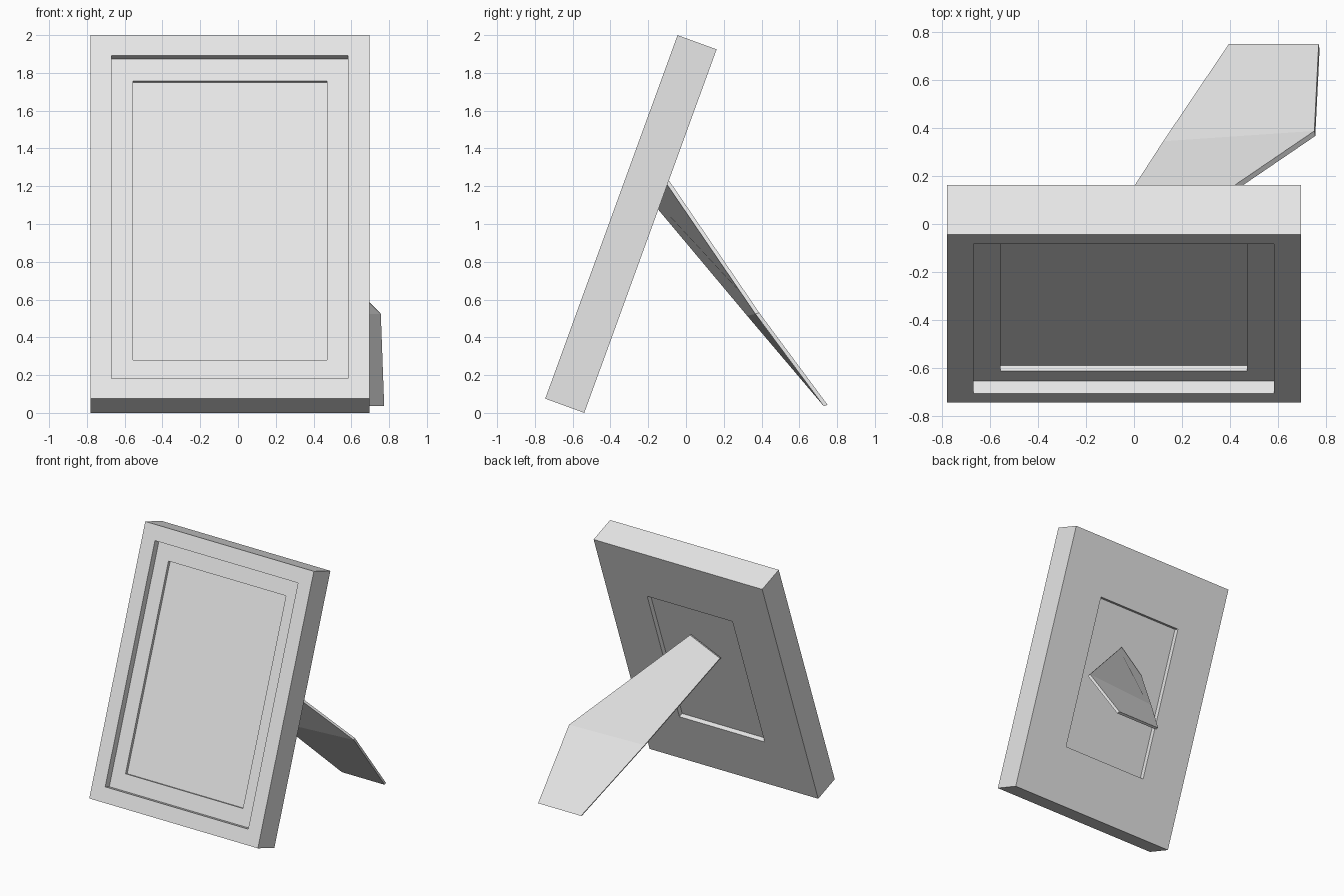
import bpy, bmesh, math
from mathutils import Vector

cube = bpy.data.objects.get("Cube")
if cube:
    bpy.data.objects.remove(cube, do_unlink=True)

# single plain grey
grey = bpy.data.materials.new("plain_grey")
grey.use_nodes = True
colour = (0.8, 0.8, 0.8, 1)
grey.diffuse_color = colour
grey.node_tree.nodes["Principled BSDF"].inputs["Base Color"].default_value = colour


def loft(name, rings):
    """Bridge a list of equal closed rings and cap both ends."""
    bm = bmesh.new()
    loops = [[bm.verts.new(p) for p in ring] for ring in rings]
    for a, b in zip(loops, loops[1:]):
        for i in range(len(a)):
            j = (i + 1) % len(a)
            bm.faces.new((a[i], a[j], b[j], b[i]))
    bm.faces.new(loops[0])
    bm.faces.new(loops[-1])
    bmesh.ops.recalc_face_normals(bm, faces=bm.faces)
    mesh = bpy.data.meshes.new(name)
    bm.to_mesh(mesh)
    bm.free()
    mesh.materials.append(grey)
    obj = bpy.data.objects.new(name, mesh)
    bpy.context.collection.objects.link(obj)
    return obj


def rectangle(half_w, half_h, depth):
    return [(sx * half_w, depth, sz * half_h)
            for sx, sz in ((-1, -1), (1, -1), (1, 1), (-1, 1))]


# frame: back recess, outer body, then two stepped recesses in the front
thick, back_step, front_step, picture_step = 0.22, 0.037, 0.055, 0.078
frame = loft("picture_frame", [
    rectangle(0.373, 0.589, thick - back_step),
    rectangle(0.373, 0.589, thick),
    rectangle(0.738, 1.024, thick),
    rectangle(0.738, 1.024, 0),
    rectangle(0.626, 0.91, 0),
    rectangle(0.626, 0.91, front_step),
    rectangle(0.514, 0.786, front_step),
    rectangle(0.514, 0.786, picture_step),
])
frame.rotation_euler.x = math.radians(-20)
frame.location = (-0.0425, -0.395, 1.0376)

# stand: thin, slightly twisted leg with three cross-sections (right, left edge)
sections = [
    ((-0.195, -0.145, 1.105), (0.035, -0.1, 1.245)),
    ((0.122, 0.345, 0.52), (0.752, 0.388, 0.53)),
    ((0.395, 0.75, 0.042), (0.77, 0.75, 0.042)),
]
offset = Vector((0.004, -0.021, -0.006))
loft("stand_leg", [
    [Vector(r), Vector(l), Vector(l) + offset, Vector(r) + offset]
    for r, l in sections
])
